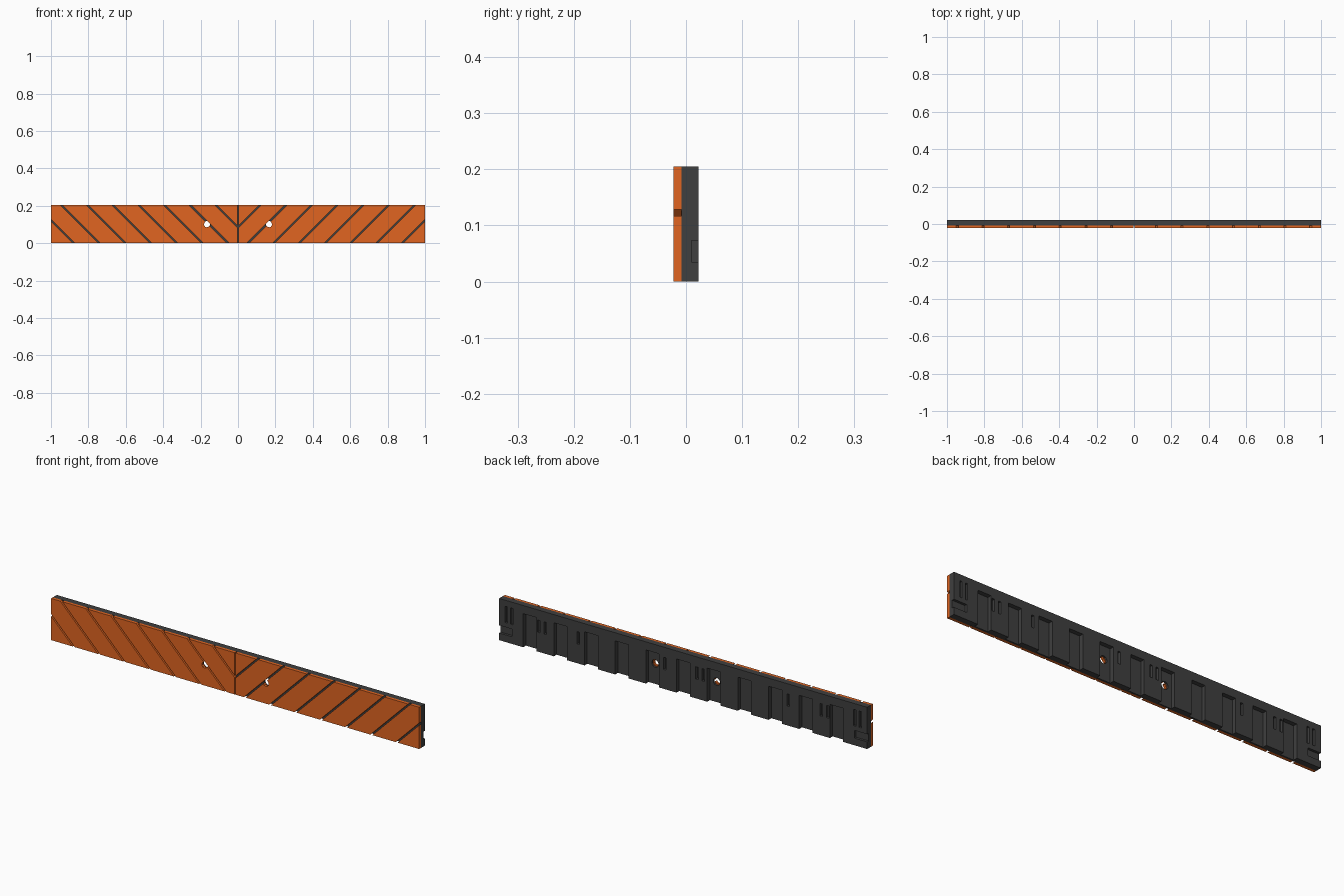
import bpy, bmesh, math
from mathutils import Matrix

if "Cube" in bpy.data.objects:
    bpy.data.objects.remove(bpy.data.objects["Cube"])

H = 0.205
Y_FRONT, Y_JOIN, Y_BACK = -0.022, -0.008, 0.022


def material(name, color):
    m = bpy.data.materials.new(name)
    m.diffuse_color = color
    m.use_nodes = True
    m.node_tree.nodes["Principled BSDF"].inputs["Base Color"].default_value = m.diffuse_color
    return m


orange = material("orange", (0.75, 0.13, 0.015, 1))
rubber = material("dark_rubber", (0.05, 0.05, 0.05, 1))


def prism(bm, pts, y0, y1):
    """Extrude an x-z outline from y0 to y1."""
    f = bm.faces.new([bm.verts.new((x, y0, z)) for x, z in pts])
    new = bmesh.ops.extrude_face_region(bm, geom=[f])["geom"]
    for v in new:
        if isinstance(v, bmesh.types.BMVert):
            v.co.y = y1


def box(bm, x0, x1, y0, y1, z0, z1):
    prism(bm, [(x0, z0), (x1, z0), (x1, z1), (x0, z1)], y0, y1)


def make(name, bm, mat=None):
    bmesh.ops.recalc_face_normals(bm, faces=bm.faces)
    me = bpy.data.meshes.new(name)
    bm.to_mesh(me)
    bm.free()
    ob = bpy.data.objects.new(name, me)
    bpy.context.collection.objects.link(ob)
    if mat:
        me.materials.append(mat)
    else:
        ob.hide_render = True
        ob.hide_viewport = True
        ob.display_type = 'WIRE'
    return ob


def cut(ob, cutter):
    m = ob.modifiers.new("cut", 'BOOLEAN')
    m.operation = 'DIFFERENCE'
    m.solver = 'EXACT'
    m.object = cutter


# screw holes, going right through
def holes(name, radius):
    bm = bmesh.new()
    for s in (-1, 1):
        bmesh.ops.create_cone(
            bm, cap_ends=True, segments=10, radius1=radius, radius2=radius, depth=0.2,
            matrix=Matrix.Translation((s * 0.167, 0, 0.1)) @ Matrix.Rotation(math.pi / 2, 4, 'X'))
    return make(name, bm)


hole_small = holes("screw_hole_cutter", 0.015)
hole_large = holes("back_hole_cutter", 0.019)

# orange front halves, split into slanted tiles by grooves
for s, side in ((-1, "left"), (1, "right")):
    bm = bmesh.new()
    box(bm, s * 0.003, s * 1.0, Y_FRONT, Y_JOIN, 0, H)
    panel = make(side + "_striped_panel", bm, orange)
    bm = bmesh.new()
    w = 0.0055
    for k in range(8):
        top = 0.12 + 0.1375 * k
        a, b = top - H - 0.05, top + 0.05
        prism(bm, [(s * (a - w), -0.05), (s * (a + w), -0.05),
                   (s * (b + w), H + 0.05), (s * (b - w), H + 0.05)], -0.04, 0.01)
    cut(panel, make(side + "_groove_cutter", bm))
    cut(panel, hole_small)

# dark rubber backing
bm = bmesh.new()
box(bm, -1, 1, Y_JOIN, Y_BACK, 0, H)
backing = make("rubber_backing", bm, rubber)

# recesses in the back: channels open at the bottom, slots and end notches
bm = bmesh.new()
for k in range(-5, 6):
    x, w = k / 6, 0.036
    prism(bm, [(x - w, -0.02), (x + w, -0.02), (x + w, 0.165), (x - w, 0.165)], 0.001, 0.05)
for x in (-0.785, -0.75, 0.75, 0.785, -0.57, 0.57, 0.1, -0.075, -0.108):
    box(bm, x - 0.007, x + 0.007, 0.008, 0.05, 0.095, 0.155)
for s in (-1, 1):
    box(bm, s * 0.93, s * 1.05, 0.010, 0.05, 0.035, 0.073)
    box(bm, s * 0.925, s * 0.938, 0.010, 0.05, 0.095, 0.175)
    box(bm, s * 0.955, s * 0.968, 0.010, 0.05, 0.095, 0.175)
cut(backing, make("back_recess_cutter", bm))
cut(backing, hole_large)
